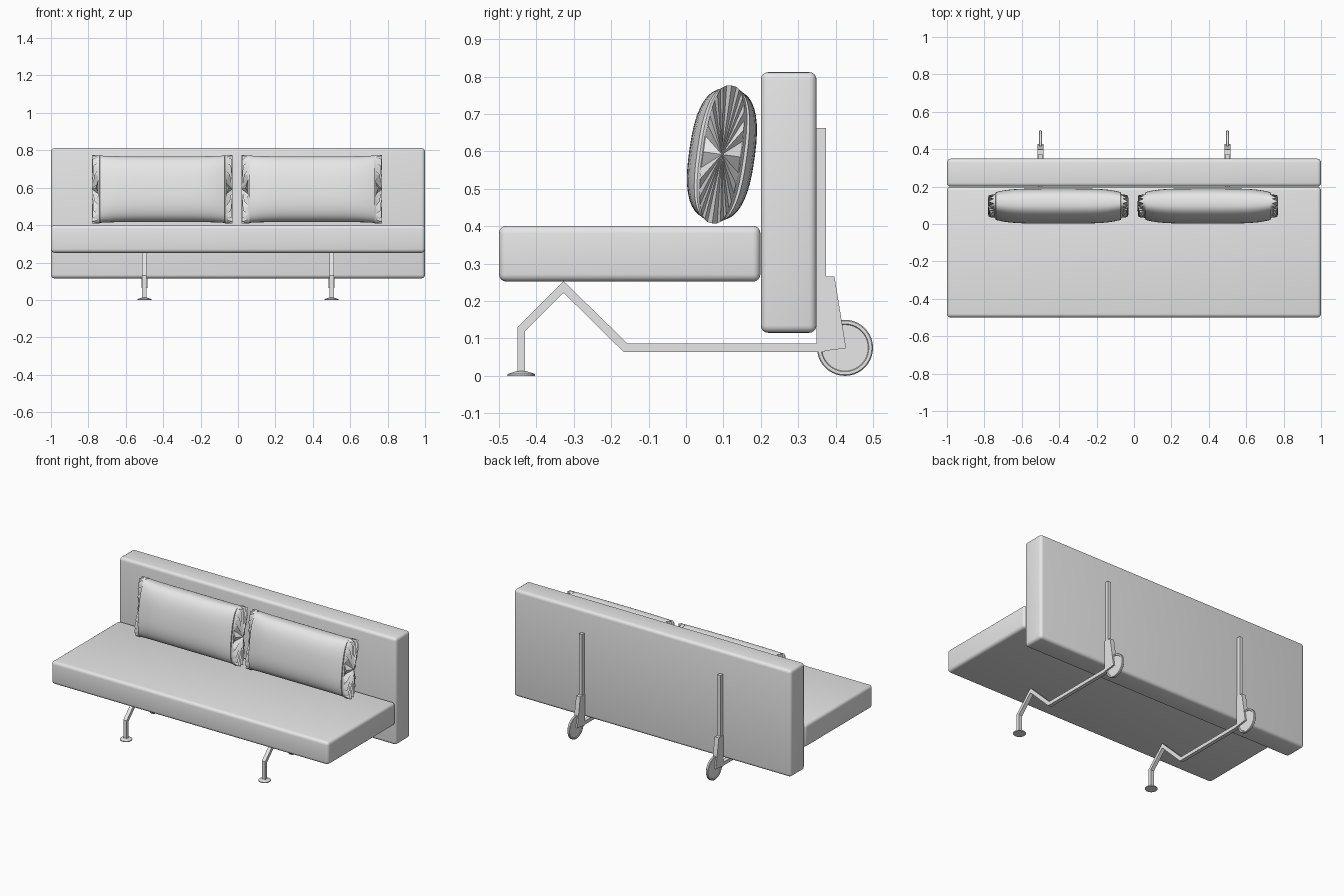
import bpy, bmesh, math
from mathutils import Matrix

cube = bpy.data.objects.get("Cube")
if cube:
    bpy.data.objects.remove(cube, do_unlink=True)

grey = bpy.data.materials.new("plain_grey")
grey.use_nodes = True
grey.diffuse_color = (0.8, 0.8, 0.8, 1)
grey.node_tree.nodes["Principled BSDF"].inputs["Base Color"].default_value = (0.8, 0.8, 0.8, 1)


def finish(bm, name, smooth=None):
    """Turn a bmesh into a named grey object."""
    bmesh.ops.recalc_face_normals(bm, faces=bm.faces)
    mesh = bpy.data.meshes.new(name)
    bm.to_mesh(mesh)
    bm.free()
    mesh.materials.append(grey)
    ob = bpy.data.objects.new(name, mesh)
    bpy.context.collection.objects.link(ob)
    if smooth:
        bpy.ops.object.select_all(action='DESELECT')
        ob.select_set(True)
        bpy.context.view_layer.objects.active = ob
        bpy.ops.object.shade_smooth_by_angle(angle=math.radians(smooth))
    return ob


def box(name, lo, hi, bevel=0.0):
    bm = bmesh.new()
    bmesh.ops.create_cube(bm, size=1)
    for v in bm.verts:
        v.co = [(a + b) / 2 + c * (b - a) for a, b, c in zip(lo, hi, v.co)]
    if bevel:
        bmesh.ops.bevel(bm, geom=bm.edges[:], offset=bevel, segments=4,
                        profile=0.5, affect='EDGES')
    return finish(bm, name, 40 if bevel else None)


def plate(name, outline, x, width):
    """Extrude a side outline of (y, z) points along x."""
    bm = bmesh.new()
    face = bm.faces.new([bm.verts.new((x - width / 2, y, z)) for y, z in outline])
    out = bmesh.ops.extrude_face_region(bm, geom=[face])
    verts = [g for g in out["geom"] if isinstance(g, bmesh.types.BMVert)]
    bmesh.ops.translate(bm, verts=verts, vec=(width, 0, 0))
    return finish(bm, name)


def lathe(name, profile, matrix, sides=32):
    """Closed solid of revolution from (radius, height) points."""
    bm = bmesh.new()
    rings = [[bm.verts.new((r * math.cos(k * math.tau / sides),
                            r * math.sin(k * math.tau / sides), h))
              for k in range(sides)] for r, h in profile]
    for a, b in zip(rings, rings[1:]):
        for k in range(sides):
            j = (k + 1) % sides
            bm.faces.new((a[k], a[j], b[j], b[k]))
    bm.faces.new(rings[0])
    bm.faces.new(rings[-1])
    bm.transform(matrix)
    return finish(bm, name, 25)


def power(value, exponent):
    return math.copysign(abs(value) ** exponent, value)


def cushion(name, x, sides=40):
    """Plump cushion with pleated, pinched ends, leaning on the back."""
    half = 0.375
    bm = bmesh.new()
    rings = []
    steps = 20
    for i in range(steps + 1):
        u = math.sin((i / steps - 0.5) * math.pi)
        thick = 0.05 + 0.038 * (1 - abs(u) ** 5)
        tall = 0.176 + 0.010 * abs(u) ** 6
        ring = []
        for k in range(sides):
            a = k * math.tau / sides
            c, s = math.cos(a), math.sin(a)
            px = u * half
            if i in (0, steps):
                # pleats, with the seam corners left sticking out
                tuck = 0.03 * (k % 2) + 0.02 * (1 - abs(s)) * abs(c)
                px -= math.copysign(tuck, u)
            elif i in (1, steps - 1):
                px -= math.copysign(0.028, u)
            elif i in (2, steps - 2):
                px -= math.copysign(0.022, u)
            ring.append(bm.verts.new((px, thick * power(c, 0.72), tall * power(s, 0.8))))
        rings.append(ring)
    for a, b in zip(rings, rings[1:]):
        for k in range(sides):
            j = (k + 1) % sides
            bm.faces.new((a[k], a[j], b[j], b[k]))
    for ring, end in ((rings[0], -half), (rings[-1], half)):
        tip = bm.verts.new((end, 0, 0))
        for k in range(sides):
            bm.faces.new((ring[k], ring[(k + 1) % sides], tip))
    bm.transform(Matrix.Translation((x, 0.096, 0.592)) @ Matrix.Rotation(-0.14, 4, 'X'))
    return finish(bm, name, 35)


# Upholstery
box("seat", (-1, -0.5, 0.252), (1, 0.199, 0.401), 0.02)
box("backrest", (-1, 0.2, 0.115), (1, 0.349, 0.812), 0.02)
cushion("right_cushion", -0.405)
cushion("left_cushion", 0.395)

# Bent leg bar and wheel bracket, as side outlines
bar = [(-0.451, 0.008), (-0.451, 0.13), (-0.327, 0.253), (-0.157, 0.087), (0.37, 0.087),
       (0.37, 0.064), (-0.167, 0.064), (-0.327, 0.222), (-0.43, 0.12), (-0.43, 0.008)]
bracket = [(0.349, 0.265), (0.397, 0.265), (0.428, 0.074), (0.349, 0.064)]

for side, x in (("right", -0.5), ("left", 0.5)):
    plate(side + "_leg_bar", bar, x, 0.024)
    plate(side + "_bracket", bracket, x, 0.03)
    box(side + "_back_upright", (x - 0.011, 0.349, 0.2), (x + 0.011, 0.374, 0.662))
    lathe(side + "_foot", [(0.037, 0), (0.037, 0.005), (0.015, 0.012), (0.011, 0.013)],
          Matrix.Translation((x, -0.44, 0)))
    # Wheel with a slightly recessed disc on both sides
    lathe(side + "_wheel", [(0.062, -0.005), (0.064, -0.008), (0.072, -0.008), (0.075, -0.005),
                            (0.075, 0.005), (0.072, 0.008), (0.064, 0.008), (0.062, 0.005)],
          Matrix.Translation((x, 0.425, 0.075)) @ Matrix.Rotation(math.pi / 2, 4, 'Y'), 40)
